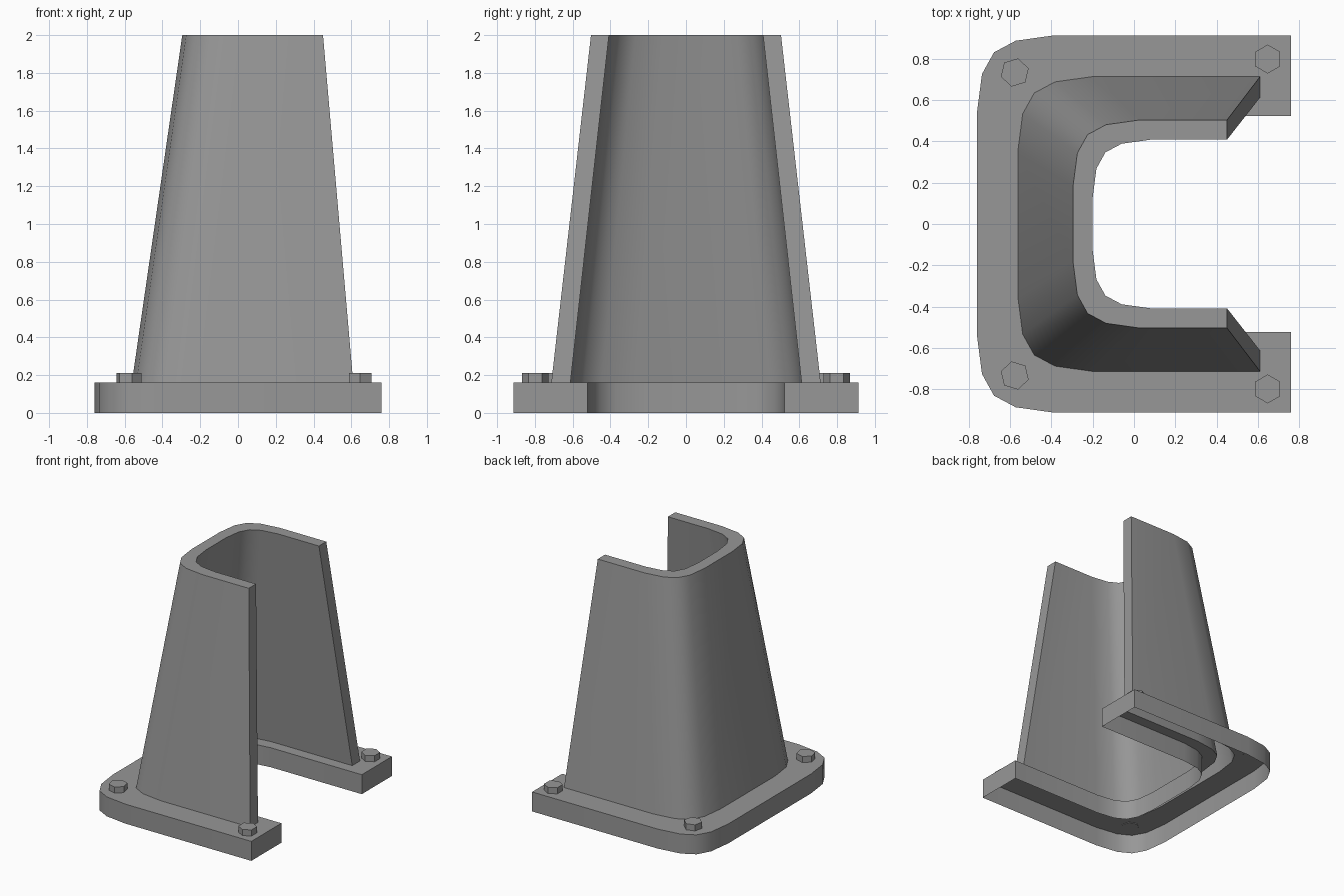
import bpy, bmesh
from math import radians, cos, sin

if "Cube" in bpy.data.objects:
    bpy.data.objects.remove(bpy.data.objects["Cube"])

# Rounded corner, as fractions of its radius
CORNER = [(1, 0), (.5, .07), (.22, .22), (.065, .5), (0, 1)]

# Dark grey metal
metal = bpy.data.materials.new("dark_grey_metal")
metal.diffuse_color = (.31, .31, .31, 1)
metal.use_nodes = True
metal.node_tree.nodes["Principled BSDF"].inputs["Base Color"].default_value = metal.diffuse_color


def c_path(xl, xr, y, r):
    """C-shaped path, open towards +x, with two rounded corners."""
    half = [(xr, y)] + [(xl + a * r, y - b * r) for a, b in CORNER]
    return half + [(px, -py) for px, py in reversed(half)]


def finish(bm, name, angle=45):
    bmesh.ops.recalc_face_normals(bm, faces=bm.faces)
    me = bpy.data.meshes.new(name)
    bm.to_mesh(me)
    bm.free()
    me.materials.append(metal)
    ob = bpy.data.objects.new(name, me)
    bpy.context.collection.objects.link(ob)
    bpy.ops.object.select_all(action='DESELECT')
    ob.select_set(True)
    bpy.context.view_layer.objects.active = ob
    bpy.ops.object.shade_smooth_by_angle(angle=radians(angle))
    return ob


# Tapered shroud with its flange: cross-section rings from outer foot to inner foot
# (left x, right x, half width, corner radius, z)
SECTION = [
    (-.76, .76, .913, .375, 0), (-.76, .76, .913, .375, .16),
    (-.562, .61, .713, .36, .16), (-.295, .45, .503, .32, 2),
    (-.20, .45, .408, .28, 2), (-.46, .61, .612, .33, .16),
    (-.37, .76, .522, .30, .16), (-.37, .76, .522, .30, 0),
]
bm = bmesh.new()
rings = [[bm.verts.new((x, y, s[4])) for x, y in c_path(*s[:4])] for s in SECTION]
for a, b in zip(rings, rings[1:]):
    for i in range(len(a) - 1):
        bm.faces.new((a[i], a[i + 1], b[i + 1], b[i]))
# End caps of the wall, the flange top and the flange front
for e in (0, -1):
    for quad in ((2, 3, 4, 5), (1, 2, 5, 6), (0, 1, 6, 7)):
        bm.faces.new([rings[k][e] for k in quad])
finish(bm, "shroud_with_flange")

# Hexagonal bolt heads, set slightly into the flange
for label, x, y, turn in (("front", .647, .798, 30), ("rear", -.577, .733, 17)):
    for side, s in (("left", 1), ("right", -1)):
        bm = bmesh.new()
        low, high = [[bm.verts.new((x + .07 * cos(radians(turn + 60 * i)),
                                    s * (y + .07 * sin(radians(turn + 60 * i))), z))
                      for i in range(6)] for z in (.155, .21)]
        bm.faces.new(high)
        for i in range(6):
            j = (i + 1) % 6
            bm.faces.new((low[i], low[j], high[j], high[i]))
        bm.faces.new(low)
        finish(bm, f"bolt_{label}_{side}")
